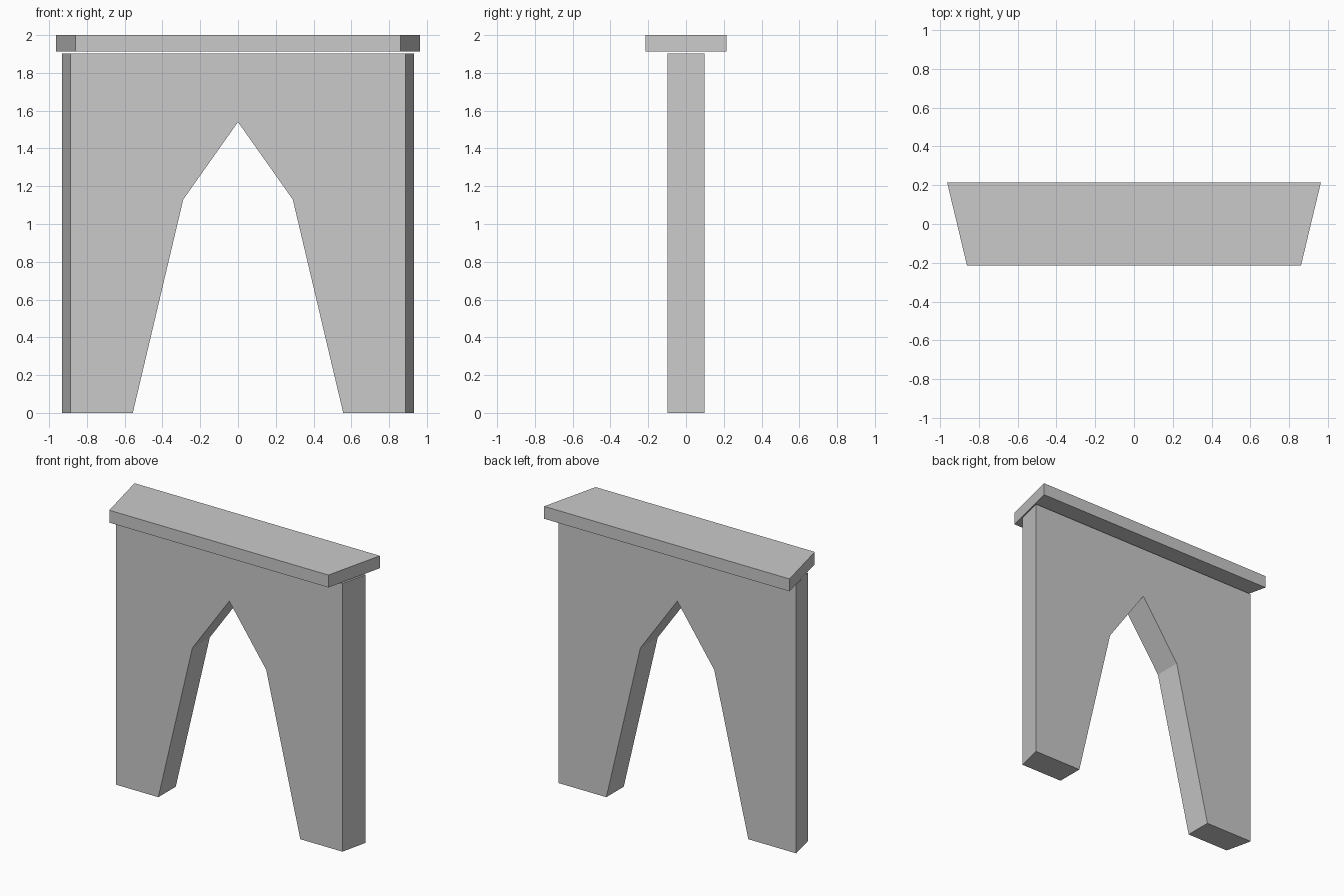
import bpy
import bmesh

cube = bpy.data.objects.get("Cube")
if cube:
    bpy.data.objects.remove(cube, do_unlink=True)

stone = bpy.data.materials.new("grey_stone")
stone.use_nodes = True
GREY = (0.59, 0.59, 0.59, 1)
stone.diffuse_color = GREY
stone.node_tree.nodes["Principled BSDF"].inputs["Base Color"].default_value = GREY


def mirrored(half):
    """Close a half outline by mirroring it across x = 0."""
    return half + [(-x, z) for x, z in reversed(half) if x > 0]


def slab(name, outline, depth, taper):
    """Extrude an (x, z) outline along y; the outer ends narrow toward the front."""
    bm = bmesh.new()
    widest = max(x for x, z in outline)
    front = []
    for x, z in outline:
        inset = taper if abs(x) == widest else 0
        front.append(bm.verts.new((x - inset if x > 0 else x + inset, -depth / 2, z)))
    back = [bm.verts.new((x, depth / 2, z)) for x, z in outline]
    bm.faces.new(front)
    bm.faces.new(back[::-1])
    for i in range(len(outline)):
        j = (i + 1) % len(outline)
        bm.faces.new((front[i], back[i], back[j], front[j]))
    bmesh.ops.recalc_face_normals(bm, faces=bm.faces)
    mesh = bpy.data.meshes.new(name)
    bm.to_mesh(mesh)
    bm.free()
    mesh.materials.append(stone)
    obj = bpy.data.objects.new(name, mesh)
    bpy.context.collection.objects.link(obj)
    return obj


# Wall with the pointed arch opening: apex, shoulder, inner foot, outer foot, top
wall_half = [(0, 1.54), (0.29, 1.13), (0.557, 0), (0.933, 0), (0.933, 1.902)]
slab("arch_wall", mirrored(wall_half), 0.195, 0.045)

# Overhanging cap slab, just clear of the wall top
slab("cap_slab", mirrored([(0.963, 1.912), (0.963, 2)]), 0.43, 0.103)
